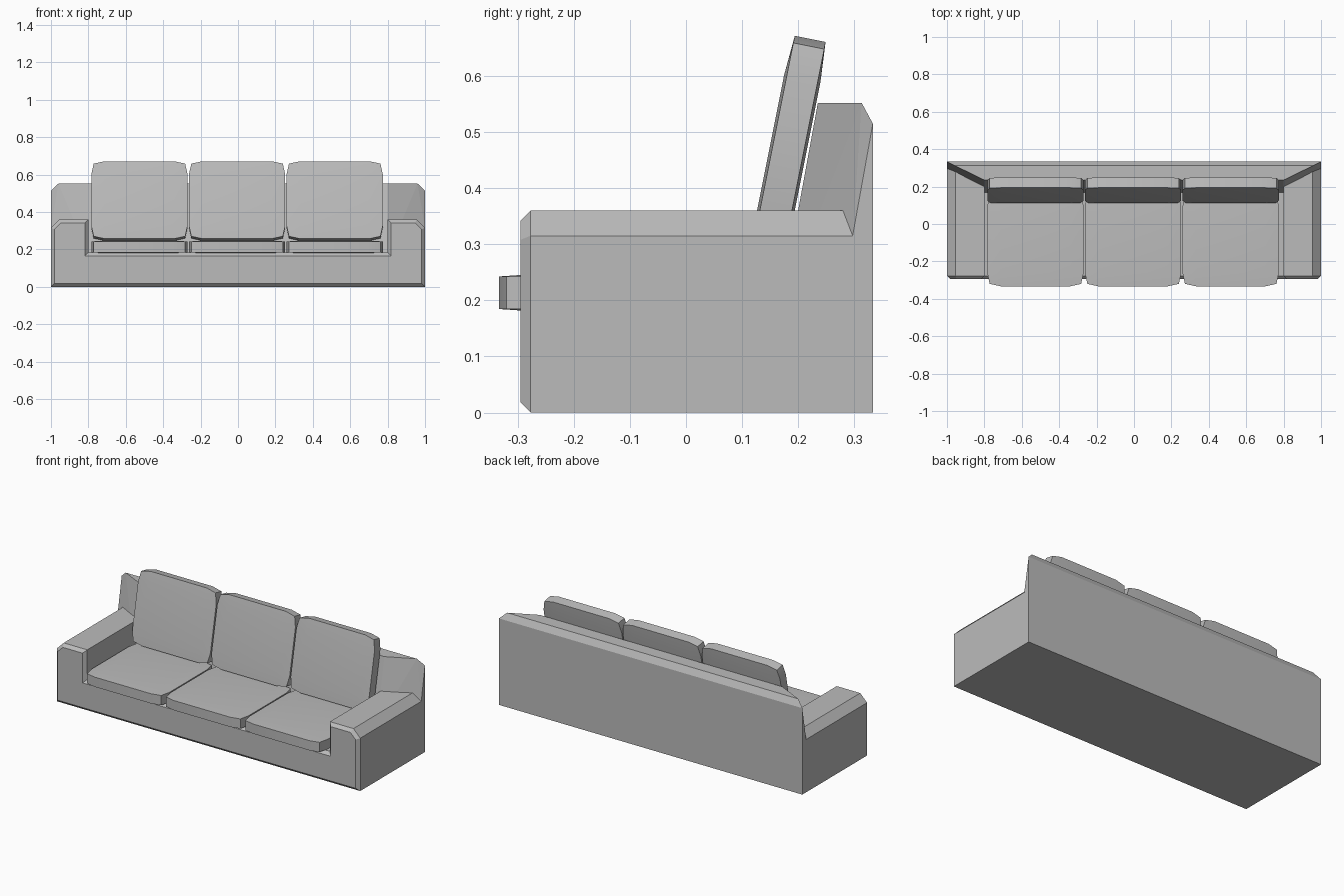
import bpy, bmesh, math
from mathutils import Matrix, Vector

cube = bpy.data.objects.get("Cube")
if cube:
    bpy.data.objects.remove(cube, do_unlink=True)

GREY = (0.5, 0.5, 0.5, 1)
fabric = bpy.data.materials.new("grey fabric")
fabric.use_nodes = True
fabric.diffuse_color = GREY
fabric.node_tree.nodes["Principled BSDF"].inputs["Base Color"].default_value = GREY


def finish(name, bm):
    """Turn a bmesh into a named object in the fabric colour."""
    bmesh.ops.recalc_face_normals(bm, faces=bm.faces)
    mesh = bpy.data.meshes.new(name)
    bm.to_mesh(mesh)
    bm.free()
    mesh.materials.append(fabric)
    ob = bpy.data.objects.new(name, mesh)
    bpy.context.collection.objects.link(ob)
    return ob


def u_profile(d):
    """U-shaped front outline of seat and arms, shrunk by d."""
    half = [(1 - d, d), (1 - d, 0.315 - 0.4 * d), (0.955 - 0.4 * d, 0.36 - d),
            (0.8 + d, 0.36 - d), (0.8 + d, 0.183 - d)]
    return half + [(-x, z) for x, z in reversed(half)]


# Base and arms: one profile lofted front to back, with a chamfered front
bm = bmesh.new()
rings = [[bm.verts.new((x, y, z)) for x, z in u_profile(d)]
         for y, d in ((-0.295, 0.018), (-0.277, 0), (0.297, 0))]
for a, b in zip(rings, rings[1:]):
    for i in range(len(a)):
        j = (i + 1) % len(a)
        bm.faces.new((a[i], a[j], b[j], b[i]))
bm.faces.new(rings[0])
bm.faces.new(rings[-1])
finish("base_and_arms", bm)

# Backrest: leaning front, angled wings and a chamfered top edge
bm = bmesh.new()
for s in (-1, 1):
    for x, y, z in ((1, 0.333, 0), (1, 0.297, 0), (1, 0.297, 0.315), (1, 0.333, 0.515),
                    (0.96, 0.313, 0.552), (0.8, 0.235, 0.552), (0.8, 0.165, 0.17)):
        bm.verts.new((s * x, y, z))
bmesh.ops.convex_hull(bm, input=bm.verts)
bmesh.ops.dissolve_limit(bm, angle_limit=0.03, verts=bm.verts, edges=bm.edges)
finish("backrest", bm)


def cushion(name, length, thick, place):
    """Pillow with clipped corners and slightly thinner rims."""
    w, h = 0.2575, length / 2
    us, vs = (-w, -w + 0.072, w - 0.072, w), (-h, -h + 0.072, h - 0.072, h)
    bm = bmesh.new()
    sides = []
    for s in (-1, 1):
        grid = []
        for i, u in enumerate(us):
            for j, v in enumerate(vs):
                rim_u, rim_v = i in (0, 3), j in (0, 3)
                if rim_u and rim_v:
                    u2, v2 = u * (1 - 0.013 / w), v * (1 - 0.013 / h)
                else:
                    u2, v2 = u, v
                t = thick / 2 - (0.005 if rim_u or rim_v else 0)
                grid.append(bm.verts.new((u2, v2, s * t)))
        for i in range(3):
            for j in range(3):
                k = 4 * i + j
                bm.faces.new((grid[k], grid[k + 4], grid[k + 5], grid[k + 1]))
        sides.append(grid)
    # Join the two faces around the rim
    loop = [0, 4, 8, 12, 13, 14, 15, 11, 7, 3, 2, 1]
    lo, hi = sides
    for a, b in zip(loop, loop[1:] + loop[:1]):
        bm.faces.new((lo[a], lo[b], hi[b], hi[a]))
    bm.transform(place)
    ob = finish(name, bm)
    bpy.ops.object.select_all(action="DESELECT")
    ob.select_set(True)
    bpy.context.view_layer.objects.active = ob
    bpy.ops.object.shade_smooth_by_angle(angle=math.radians(30))


# Three seat cushions and three leaning back cushions
lean = Matrix.Rotation(math.radians(78.7), 4, "X")
for side, x in (("right", -0.527), ("middle", -0.005), ("left", 0.517)):
    cushion(side + "_seat_cushion", 0.5, 0.068, Matrix.Translation((x, -0.083, 0.2135)))
    cushion(side + "_back_cushion", 0.422, 0.066,
            Matrix.Translation(Vector((x, 0.18, 0.459))) @ lean)
